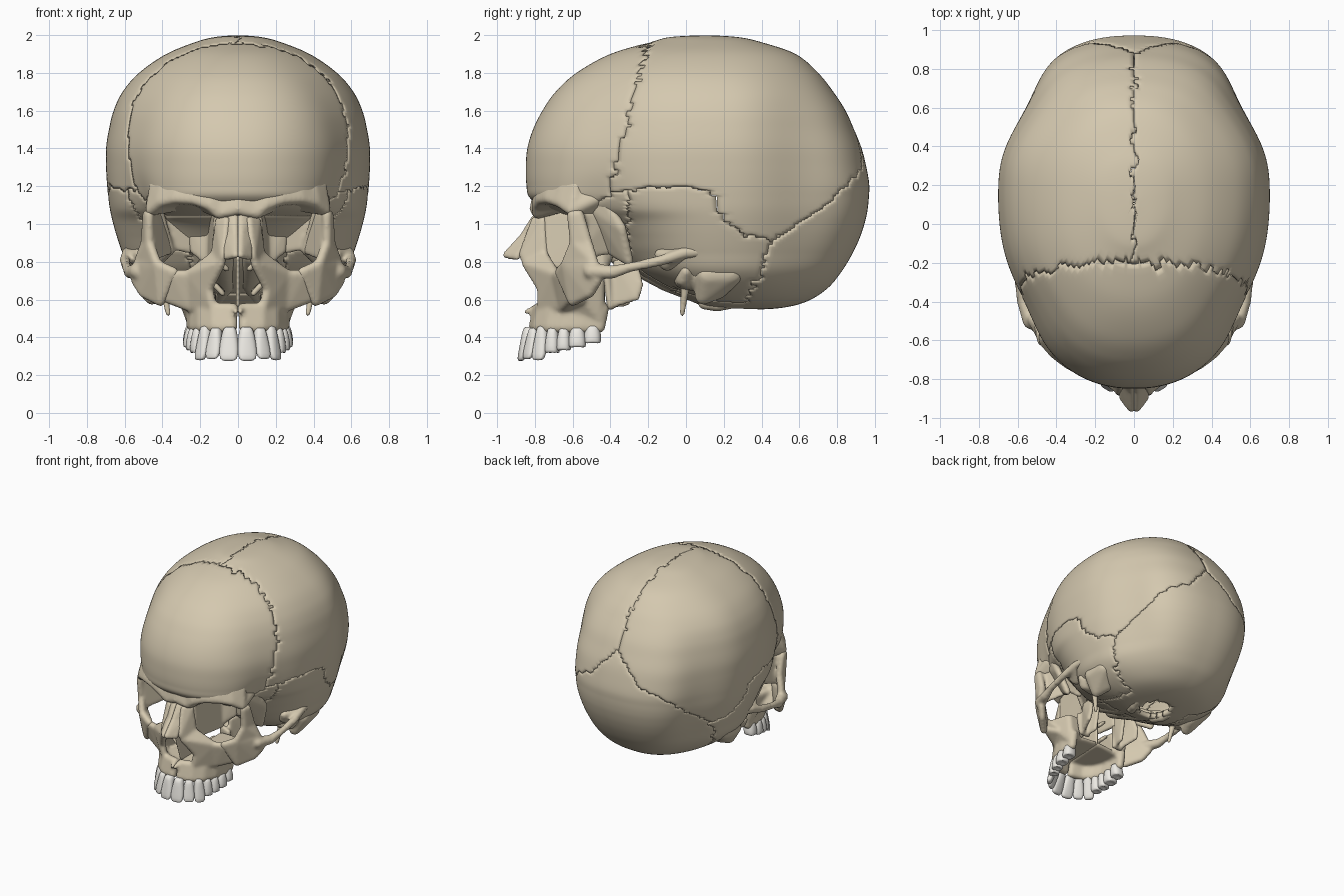
import bpy, bmesh, math
from mathutils import Vector, noise

def material(name, color):
    m = bpy.data.materials.new(name)
    m.diffuse_color = color
    return m

BONE = material("bone", (0.66, 0.58, 0.43, 1))
ENAMEL = material("enamel", (0.84, 0.82, 0.77, 1))

def make(name, bm, mat):
    for f in bm.faces:
        f.smooth = True
    me = bpy.data.meshes.new(name)
    bm.to_mesh(me)
    bm.free()
    me.materials.append(mat)
    ob = bpy.data.objects.new(name, me)
    bpy.context.collection.objects.link(ob)
    return ob

def table(pts, v):
    if v <= pts[0][0]:
        return pts[0][1]
    for (a, b), (c, d) in zip(pts, pts[1:]):
        if v <= c:
            return b + (d - b) * (v - a) / (c - a)
    return pts[-1][1]

# ---- Braincase: horizontal slices (z, front y, back y, half width, widest y)
SLICES = [
    (2.0, .10, .11, .004, .105), (1.99, -.08, .27, .12, .12), (1.965, -.18, .39, .22, .14),
    (1.9, -.40, .58, .38, .15), (1.8, -.58, .70, .525, .17), (1.7, -.69, .78, .612, .2),
    (1.6, -.76, .845, .66, .2), (1.5, -.81, .89, .685, .2), (1.4, -.84, .93, .70, .2),
    (1.3, -.848, .955, .70, .2), (1.21, -.845, .97, .695, .2), (1.14, -.828, .968, .688, .2),
    (1.08, -.74, .962, .68, .2), (1.02, -.56, .95, .667, .2), (.94, -.45, .925, .645, .2),
    (.85, -.37, .885, .615, .2), (.75, -.27, .825, .575, .2), (.66, -.12, .75, .48, .22),
    (.59, .03, .64, .34, .28), (.555, .13, .50, .17, .3), (.545, .3, .31, .004, .305)]
STEPS, COLS = 7, 240

def spline_rows():
    n = len(SLICES)
    for i in range(n - 1):
        p0, p1, p2, p3 = (SLICES[min(max(j, 0), n - 1)] for j in (i - 1, i, i + 1, i + 2))
        for k in range(STEPS):
            t = k / STEPS
            yield [.5 * (2 * b + (c - a) * t + (2 * a - 5 * b + 4 * c - d) * t * t
                         + (3 * b - a - 3 * c + d) * t ** 3) for a, b, c, d in zip(p0, p1, p2, p3)]
    yield list(SLICES[-1])

def signed_pow(v, e):
    return math.copysign(abs(v) ** e, v)

grid = []
for z, yf, yb, hw, yc in spline_rows():
    ring = []
    for k in range(COLS):
        a = 2 * math.pi * k / COLS
        e = .90 if math.sin(a) < 0 else .85
        c, s = signed_pow(math.cos(a), e), signed_pow(math.sin(a), e)
        x = hw * c
        y = yc + s * ((yb - yc) if s > 0 else (yc - yf))
        # hollow of the temple behind the eye sockets, tapering flanks front and back
        x *= 1 - .07 * math.exp(-((y + .46) / .16) ** 2 - ((z - 1.07) / .16) ** 2)
        x *= 1 - .06 * math.exp(-((y + .45) / .22) ** 2)
        x *= 1 - .12 * math.exp(-((y - .65) / .24) ** 2)
        ring.append(Vector((x, y, z)))
    grid.append(ring)

# ---- Sutures: which skull bone a point of the braincase belongs to
UPPER = [(-.5, 1.12), (-.4, 1.17), (0, 1.2), (.14, 1.16), (.2, 1.03), (.3, .95), (.47, .91),
         (.6, 1.0), (.7, 1.07), (.8, 1.15), (.93, 1.28), (.97, 1.31)]

def bone_of(p):
    j = noise.noise(p * 24) * .035
    x, y, z = p
    ax = abs(x)
    side = "right" if x > j else "left"
    if z < .62 and (x / .11) ** 2 + ((y - .25) / .14) ** 2 < 1:
        return None                                   # opening for the spine
    if y < -.2 - .27 * (1.95 - z) + j and z > table([(.40, 1.04), (.48, 1.12)], ax):
        return "frontal_bone"
    border = table(UPPER, y) + (max(0, .22 - ax) * 1.3 if y > .5 else 0)
    if z > border + j * .6 and y > -.45:
        return "parietal_bone_" + side
    if y > .47 - .45 * (.91 - z) + j or (ax < .3 and y > -.05):
        return "occipital_bone"
    if y < -.31 + j or ax < .25:
        return "sphenoid_bone"
    return "temporal_bone_" + side

groups = {}
for i in range(len(grid) - 1):
    for k in range(COLS):
        k2 = (k + 1) % COLS
        quad = ((i, k), (i + 1, k), (i + 1, k2), (i, k2))
        name = bone_of(sum((grid[r][c] for r, c in quad), Vector()) / 4)
        if name:
            groups.setdefault(name, []).append(quad)

for name, quads in groups.items():
    bm, seen = bmesh.new(), {}
    for quad in quads:
        for r, c in quad:
            if (r, c) not in seen:
                seen[r, c] = bm.verts.new(grid[r][c])
        bm.faces.new([seen[q] for q in quad])
    bm.normal_update()
    rim = [v for v in bm.verts if v.is_boundary]
    bmesh.ops.smooth_vert(bm, verts=rim, factor=.15, use_axis_x=True, use_axis_y=True, use_axis_z=True)
    for v in rim:                                     # sink the edges to form a groove
        v.co -= v.normal * .004
    ob = make(name, bm, BONE)
    sol = ob.modifiers.new("thickness", 'SOLIDIFY')
    sol.thickness, sol.offset = .04, -1

# ---- Organic bones: hulls around groups of balls (x, y, z, r), fused and smoothed
ball = bmesh.new()
bmesh.ops.create_icosphere(ball, subdivisions=2, radius=1)
BALL = [v.co.copy() for v in ball.verts]
ball.free()

def organic(name, hulls, mirror=True, voxel=.012, soften=4):
    bm = bmesh.new()
    for hull in hulls:
        vs = [bm.verts.new(Vector(b[:3]) + d * b[3]) for b in hull for d in BALL]
        bmesh.ops.convex_hull(bm, input=vs)
    loose = [v for v in bm.verts if not v.link_faces]
    bmesh.ops.delete(bm, geom=loose, context='VERTS')
    ob = make(name, bm, BONE)
    rem = ob.modifiers.new("fuse", 'REMESH')
    rem.mode, rem.voxel_size, rem.use_smooth_shade = 'VOXEL', voxel, True
    smo = ob.modifiers.new("soften", 'SMOOTH')
    smo.factor, smo.iterations = .5, soften
    if mirror:
        mir = ob.modifiers.new("mirror", 'MIRROR')
        mir.use_mirror_merge = False
    return ob

def chain(*balls):
    return [list(p) for p in zip(balls, balls[1:])]

def plate(r, *pts):
    return [p + (r,) for p in pts]

# upper edge and roof of the eye sockets, flush with the forehead
rim = [(0, -.795, 1.08, .035), (.10, -.785, 1.055, .03), (.15, -.79, 1.10, .03), (.23, -.77, 1.13, .03),
       (.33, -.725, 1.135, .03), (.41, -.665, 1.115, .03), (.465, -.605, 1.07, .028)]
organic("brow_edge", [[a, b, (a[0] * .95, a[1] + .022, 1.22, .03), (b[0] * .95, b[1] + .03, 1.21, .03),
                       (.22, -.58, 1.13, .05)] for a, b in zip(rim, rim[1:])]
        + [[rim[-2], rim[-1], (.46, -.48, 1.13, .03), (.42, -.55, 1.2, .03), (.40, -.45, 1.08, .03)]], soften=8)

# side and back wall of the eye socket
organic("sphenoid_wing", [
    plate(.025, (.455, -.43, 1.12), (.48, -.34, .98), (.42, -.30, .80), (.36, -.40, .86), (.42, -.49, 1.08)),
    plate(.018, (.24, -.38, 1.03), (.25, -.36, .86), (.39, -.41, 1.06), (.35, -.38, .88))])

# upper jaw: tooth sockets, front wall, nose process, body and palate
arch = [(.035, -.80), (.12, -.78), (.185, -.725), (.225, -.64), (.24, -.55), (.24, -.46)]
sockets = [[(a[0], a[1], .455, .034), (b[0], b[1], .455, .034),
            (a[0], a[1] + .02, .55, .034), (b[0], b[1] + .02, .55, .034)] for a, b in zip(arch, arch[1:])]
organic("upper_jaw", sockets + [
    [(.02, -.78, .56, .022), (.012, -.845, .535, .014)],
    plate(.025, (.135, -.765, .565), (.155, -.765, .66), (.26, -.69, .735), (.25, -.65, .56)),
    plate(.025, (.155, -.765, .66), (.09, -.845, .79), (.13, -.75, .83), (.17, -.73, .755), (.26, -.69, .735)),
    plate(.022, (.09, -.845, .79), (.075, -.865, .84), (.06, -.80, 1.02), (.10, -.755, 1.02), (.125, -.75, .83)),
    plate(.028, (.26, -.69, .73), (.34, -.66, .73), (.38, -.60, .61), (.25, -.65, .56), (.30, -.55, .6)),
    plate(.03, (.24, -.64, .57), (.25, -.46, .50), (.27, -.46, .69), (.17, -.66, .69),
          (.17, -.46, .69), (.32, -.62, .69), (.2, -.46, .56)),
    plate(.018, (.01, -.76, .545), (.01, -.46, .56), (.23, -.46, .54), (.2, -.68, .54))])

# bridge of the nose
organic("nasal_bone", [
    plate(.018, (.014, -.80, 1.035), (.05, -.785, 1.03), (.014, -.86, .94), (.06, -.82, .93)),
    plate(.018, (.014, -.86, .94), (.06, -.82, .93), (.012, -.955, .835), (.06, -.895, .825))], soften=2)
organic("nasal_septum", [plate(.012, (0, -.74, .57), (0, -.82, .81), (0, -.78, 1.0), (0, -.45, .56), (0, -.45, .9))],
        mirror=False, voxel=.01)
organic("nasal_concha", [
    plate(.015, (.08, -.66, .63), (.125, -.67, .68), (.08, -.48, .64), (.12, -.48, .68)),
    plate(.015, (.06, -.66, .76), (.1, -.68, .8), (.06, -.48, .76), (.1, -.48, .8))])
organic("inner_socket_wall", [
    plate(.016, (.11, -.74, 1.06), (.125, -.73, .78), (.14, -.42, 1.04), (.15, -.42, .76)),
    plate(.016, (.14, -.42, 1.04), (.15, -.42, .78), (.26, -.38, 1.02), (.24, -.38, .86))])

# cheek bone: socket edge, body and start of the arch
organic("cheek_bone", [
    plate(.027, (.47, -.605, 1.05), (.48, -.565, 1.05), (.47, -.59, .9), (.49, -.52, .9)),
    plate(.027, (.47, -.59, .9), (.49, -.52, .9), (.43, -.635, .79), (.525, -.49, .80)),
    plate(.016, (.455, -.58, 1.05), (.445, -.58, .82), (.39, -.40, 1.06), (.35, -.38, .86)),
    plate(.027, (.34, -.67, .745), (.43, -.635, .785), (.525, -.50, .79), (.54, -.47, .70),
          (.41, -.60, .59), (.50, -.51, .635)),
    [(.53, -.50, .75, .045), (.57, -.39, .745, .036)]]
    + chain((.57, -.39, .745, .036), (.587, -.31, .768, .027), (.594, -.23, .785, .025)))

# rear of the cheek arch with ear rim, mastoid and styloid
organic("cheek_arch", chain((.594, -.23, .785, .027), (.598, -.12, .81, .029),
                            (.585, -.02, .845, .032), (.57, .09, .855, .03))
        + [[(.585, -.02, .84, .03), (.50, -.10, .80, .05), (.52, -.14, .84, .03)]])
organic("mastoid_process", [
    [(.50, .24, .74, .07), (.515, .11, .73, .06), (.455, .09, .615, .045), (.42, .17, .65, .05)],
    [(.53, .0, .75, .03), (.40, -.02, .70, .045), (.42, .06, .68, .04), (.50, -.02, .70, .03)]], soften=8)
organic("styloid_process", chain((.40, .0, .70, .028), (.385, -.01, .61, .02), (.37, -.02, .525, .014)), voxel=.009)

# underside: pterygoid plates, centre of the base and neck joints
organic("pterygoid_plates", [
    plate(.016, (.19, -.37, .80), (.19, -.39, .57), (.235, -.26, .61), (.23, -.24, .68), (.2, -.27, .8)),
    plate(.015, (.13, -.37, .80), (.14, -.39, .57), (.13, -.31, .58), (.13, -.27, .8)),
    plate(.018, (.13, -.40, .56), (.2, -.40, .56), (.15, -.42, .75), (.21, -.42, .72))])
organic("skull_base_centre", [
    [(.08, -.36, .84, .06), (.06, -.1, .70, .06), (.10, .08, .61, .04)],
    [(.2, -.05, .70, .05), (.36, .02, .70, .05), (.3, .1, .66, .05)]], soften=8)
organic("neck_joint", chain((.11, .10, .585, .04), (.14, .17, .575, .04), (.16, .24, .585, .035)))

# ---- Teeth: rounded blocks along the jaw (x, y, width, depth, bottom z, top z)
TEETH = [(.046, -.845, .09, .075, .288, .455), (.123, -.815, .074, .07, .298, .45),
         (.178, -.765, .074, .08, .292, .46), (.208, -.705, .068, .085, .318, .45),
         (.228, -.645, .068, .09, .332, .45), (.238, -.575, .085, .10, .348, .455),
         (.238, -.495, .082, .10, .37, .47)]
for i, (tx, ty, w, d, low, top) in enumerate(TEETH):
    a, b = TEETH[max(i - 1, 0)], TEETH[min(i + 1, 6)]
    t = Vector((1, .15, 0)) if i == 0 else Vector((b[0] - a[0], b[1] - a[1], 0))
    t.normalize()
    n = Vector((t.y, -t.x, 0))
    for side, s in (("right", 1), ("left", -1)):
        bm = bmesh.new()
        bmesh.ops.create_cube(bm, size=1)
        bmesh.ops.subdivide_edges(bm, edges=bm.edges[:], cuts=2, use_grid_fill=True)
        for v in bm.verts:
            u, e, h = v.co
            k = .5 - h                                # 0 at the gum, 1 at the biting edge
            r = 1 - .22 * (abs(u) > .4 and abs(e) > .4)   # rounded corners
            width = r * w * 1.12 * (.68 + .36 * math.sin(k * 2.1))
            depth = r * d * (1 - .5 * k if i < 3 else .8 + .2 * math.sin(k * 2.3))
            z = top + (low - .008 - top) * k
            if k > .9 and abs(u) < .3 and abs(e) < .3:
                z += .02 if i > 2 else -.006          # hollow chewing surface
            lean = (.05 if i < 3 else .012) * (k - .4)
            p = Vector((tx, ty, z)) + t * u * width + n * (e * depth + lean)
            v.co = (p.x * s, p.y, p.z)
        bmesh.ops.recalc_face_normals(bm, faces=bm.faces[:])
        ob = make(f"tooth_{side}_{i + 1}", bm, ENAMEL)
        ob.modifiers.new("round", 'SUBSURF').levels = 1
